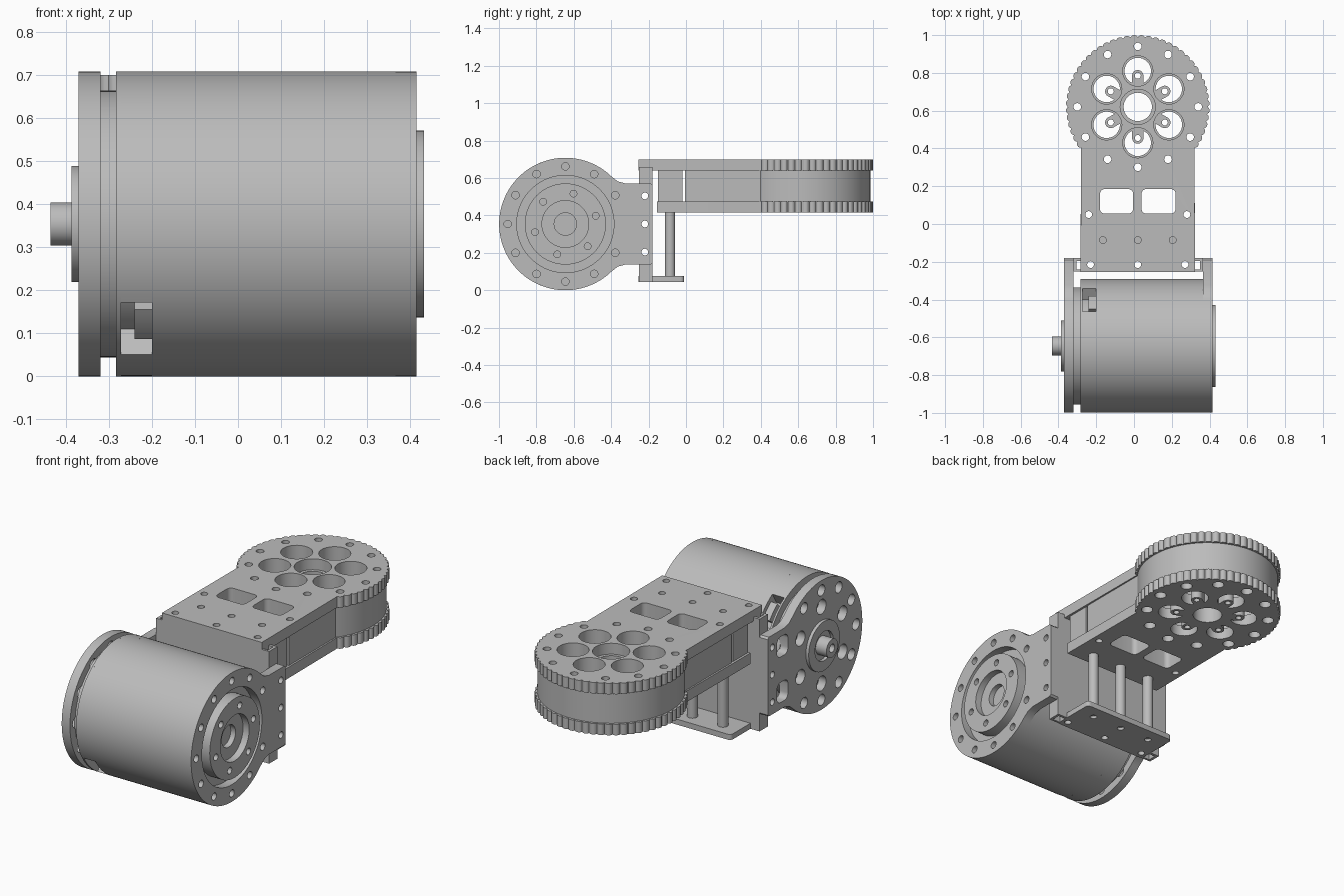
import bpy, bmesh
from math import sin, cos, radians, degrees, acos, pi
from mathutils import Matrix

cube = bpy.data.objects.get("Cube")
if cube:
    bpy.data.objects.remove(cube, do_unlink=True)

grey = bpy.data.materials.new("machined grey")
grey.use_nodes = True
grey.diffuse_color = (0.5, 0.5, 0.5, 1)
grey.node_tree.nodes["Principled BSDF"].inputs["Base Color"].default_value = (0.5, 0.5, 0.5, 1)

ARM = (0.02, 0.62)        # arm disc centre in x, y
MOTOR = (-0.645, 0.354)   # motor axis in y, z
R = 0.354


def plate(name, loops, lo, hi, axis="z"):
    """Extrude an outline with holes from lo to hi along z or x."""
    curve = bpy.data.curves.new(name, "CURVE")
    curve.dimensions = "2D"
    curve.fill_mode = "BOTH"
    curve.extrude = (hi - lo) / 2
    for loop in loops:
        s = curve.splines.new("POLY")
        s.points.add(len(loop) - 1)
        for p, (u, v) in zip(s.points, loop):
            p.co = (u, v, 0, 1)
        s.use_cyclic_u = True
    temp = bpy.data.objects.new(name, curve)
    bpy.context.collection.objects.link(temp)
    mesh = bpy.data.meshes.new_from_object(
        temp.evaluated_get(bpy.context.evaluated_depsgraph_get()))
    bpy.data.objects.remove(temp, do_unlink=True)
    bm = bmesh.new()
    bm.from_mesh(mesh)
    bmesh.ops.remove_doubles(bm, verts=bm.verts, dist=0.0001)
    bmesh.ops.translate(bm, verts=bm.verts, vec=(0, 0, (lo + hi) / 2))
    if axis == "x":   # outline runs in y, z
        turn = Matrix(((0, 0, 1), (1, 0, 0), (0, 1, 0)))
        bmesh.ops.transform(bm, matrix=turn.to_4x4(), verts=bm.verts)
    bmesh.ops.recalc_face_normals(bm, faces=bm.faces)
    bm.to_mesh(mesh)
    bm.free()
    mesh.shade_smooth()
    mesh.set_sharp_from_angle(angle=radians(30))
    mesh.materials.clear()
    mesh.materials.append(grey)
    obj = bpy.data.objects.new(name, mesh)
    bpy.context.collection.objects.link(obj)
    return obj


def polar(c, r, deg):
    return (c[0] + r * cos(radians(deg)), c[1] + r * sin(radians(deg)))


def arc(c, r, a, b, n):
    return [polar(c, r, a + (b - a) * i / n) for i in range(n + 1)]


def circle(c, r, n=24):
    return arc(c, r, 0, 360 - 360 / n, n - 1)


def ring(c, dist, r, angles, n=20):
    return [circle(polar(c, dist, a), r, n) for a in angles]


def rect(x0, x1, y0, y1, r=0.0):
    if not r:
        return [(x0, y0), (x1, y0), (x1, y1), (x0, y1)]
    return (arc((x1 - r, y1 - r), r, 0, 90, 5) + arc((x0 + r, y1 - r), r, 90, 180, 5)
            + arc((x0 + r, y0 + r), r, 180, 270, 5) + arc((x1 - r, y0 + r), r, 270, 360, 5))


def arm(y0, half, r, teeth=0):
    """Straight arm ending in a round, optionally scalloped, disc."""
    a = degrees(acos(half / r))
    n = 400 if teeth else 96
    pts = [(ARM[0] - half, y0), (ARM[0] + half, y0)]
    for i in range(n + 1):
        t = -a + (180 + 2 * a) * i / n
        cut = 0.012 * (1 - abs(sin(radians(t) * teeth / 2))) ** 1.5 if teeth else 0
        pts.append(polar(ARM, r - cut, t))
    return pts


def tabbed_hole(a):
    """Round hole with a screw tab reaching in from the hub side."""
    pts = arc((0.19, 0), 0.07, -155, 155, 28) + arc((0.165, 0), 0.03, 90, -90, 12)
    c, s = cos(radians(a)), sin(radians(a))
    return [(ARM[0] + x * c - y * s, ARM[1] + x * s + y * c) for x, y in pts]


def flange():
    """Round motor end with a neck toward the arm."""
    neck = [(0.28, 0.228), (0.32, 0.217), (0.455, 0.217), (0.465, 0.207)]
    up = [(MOTOR[0] + u, MOTOR[1] + v) for u, v in neck]
    down = [(u, 2 * MOTOR[1] - v) for u, v in up]
    return arc(MOTOR, R, 46, 314, 96) + down + up[::-1]


# Arm: two scalloped plates around a smooth core
twelve = range(0, 360, 30)
six = range(30, 390, 60)
bolts_x = (-0.165, 0.02, 0.205)
mount_x = (-0.23, 0.02, 0.27)
windows = [rect(-0.18, -0.005, 0.055, 0.185, 0.025), rect(0.04, 0.22, 0.055, 0.185, 0.025)]
side_holes = [circle((x, 0.05), 0.018) for x in (-0.24, 0.28)]
rod_holes = [circle((x, -0.085), 0.018) for x in bolts_x]
mount_holes = [circle((x, -0.215), 0.018) for x in mount_x]

plate("arm_top_plate", [arm(-0.255, 0.303, 0.38, 60), circle(ARM, 0.093, 40)] + windows
      + side_holes + rod_holes + mount_holes + ring(ARM, 0.32, 0.02, twelve)
      + ring(ARM, 0.19, 0.08, six, 32), 0.64, 0.70)
plate("arm_core", [arm(-0.005, 0.292, 0.366), circle(ARM, 0.075, 40)] + windows + side_holes
      + ring(ARM, 0.32, 0.02, twelve) + ring(ARM, 0.19, 0.08, six, 32), 0.475, 0.64)
plate("arm_bottom_plate", [arm(-0.155, 0.303, 0.38, 60), circle(ARM, 0.075, 40)] + windows
      + side_holes + ring(ARM, 0.32, 0.03, twelve)
      + [tabbed_hole(a) for a in six] + ring(ARM, 0.165, 0.016, six), 0.415, 0.475)
plate("arm_spacer_block", [rect(-0.27, 0.31, -0.15, -0.02)], 0.47, 0.645)

# Support rods and their foot plate
for i, x in enumerate(bolts_x):
    plate(f"support_rod_{i + 1}", [circle((x, -0.085), 0.027)], 0.06, 0.66)
plate("foot_plate", [rect(-0.265, 0.305, -0.255, -0.01, 0.02)] + rod_holes + mount_holes,
      0.045, 0.075)

# Hollow upright joining the motor flanges to the arm
plate("upright_front_wall", [rect(-0.32, 0.365, -0.252, -0.24)], 0.045, 0.66)
plate("upright_back_wall", [rect(-0.32, 0.365, -0.195, -0.18)], 0.045, 0.66)
for side, x in (("right", -0.32), ("left", 0.35)):
    for level, lo, hi in (("upper", 0.56, 0.66), ("lower", 0.045, 0.15)):
        plate(f"upright_{level}_{side}_cap", [rect(x, x + 0.015, -0.25, -0.182)], lo, hi)

# Motor housing, with two connector notches near one end
plate("motor_body", [circle(MOTOR, R, 128)], -0.2, 0.366, "x")
plate("motor_rim", [circle(MOTOR, R, 128)], -0.283, -0.272, "x")
notched = []
for a in (45, 225):
    notched += arc(MOTOR, 0.285, a - 14, a + 14, 8) + arc(MOTOR, R, a + 14, a + 166, 50)
    plate(f"connector_{a}", [arc(MOTOR, 0.33, a - 8, a + 9, 6)
          + arc(MOTOR, 0.27, a + 9, a - 8, 6)], -0.24, -0.19, "x")
plate("motor_notched_section", [notched], -0.272, -0.2, "x")
plate("motor_neck", [circle(MOTOR, 0.31, 96)], -0.325, -0.28, "x")

# Left flange with a recessed hub
flange_holes = [circle((-0.22, MOTOR[1] + dz), 0.018) for dz in (-0.15, 0, 0.15)]
plate("left_flange", [flange(), circle(MOTOR, 0.26, 72)] + flange_holes
      + ring(MOTOR, 0.308, 0.02, range(30, 360, 30)), 0.366, 0.415, "x")
plate("left_hub", [circle(MOTOR, 0.217, 72), circle(MOTOR, 0.125, 48)]
      + ring(MOTOR, 0.168, 0.018, range(15, 375, 60)), 0.36, 0.432, "x")
plate("left_hub_floor", [circle(MOTOR, 0.126, 48), circle(MOTOR, 0.06, 32)], 0.36, 0.395, "x")

# Right flange with lightening holes, boss and hollow shaft
cutouts = [rect(-0.355, -0.26, MOTOR[1] + z, MOTOR[1] + z + 0.11, 0.03) for z in (-0.18, 0.07)]
plate("right_flange", [flange()] + flange_holes + cutouts
      + ring(MOTOR, 0.3, 0.03, range(60, 330, 30)) + ring(MOTOR, 0.21, 0.04, six),
      -0.37, -0.32, "x")
plate("right_boss", [circle(MOTOR, 0.135, 48), circle(MOTOR, 0.08, 32)], -0.387, -0.365, "x")
plate("right_shaft", [circle(MOTOR, 0.05, 32), circle(MOTOR, 0.022, 24)], -0.435, -0.365, "x")
